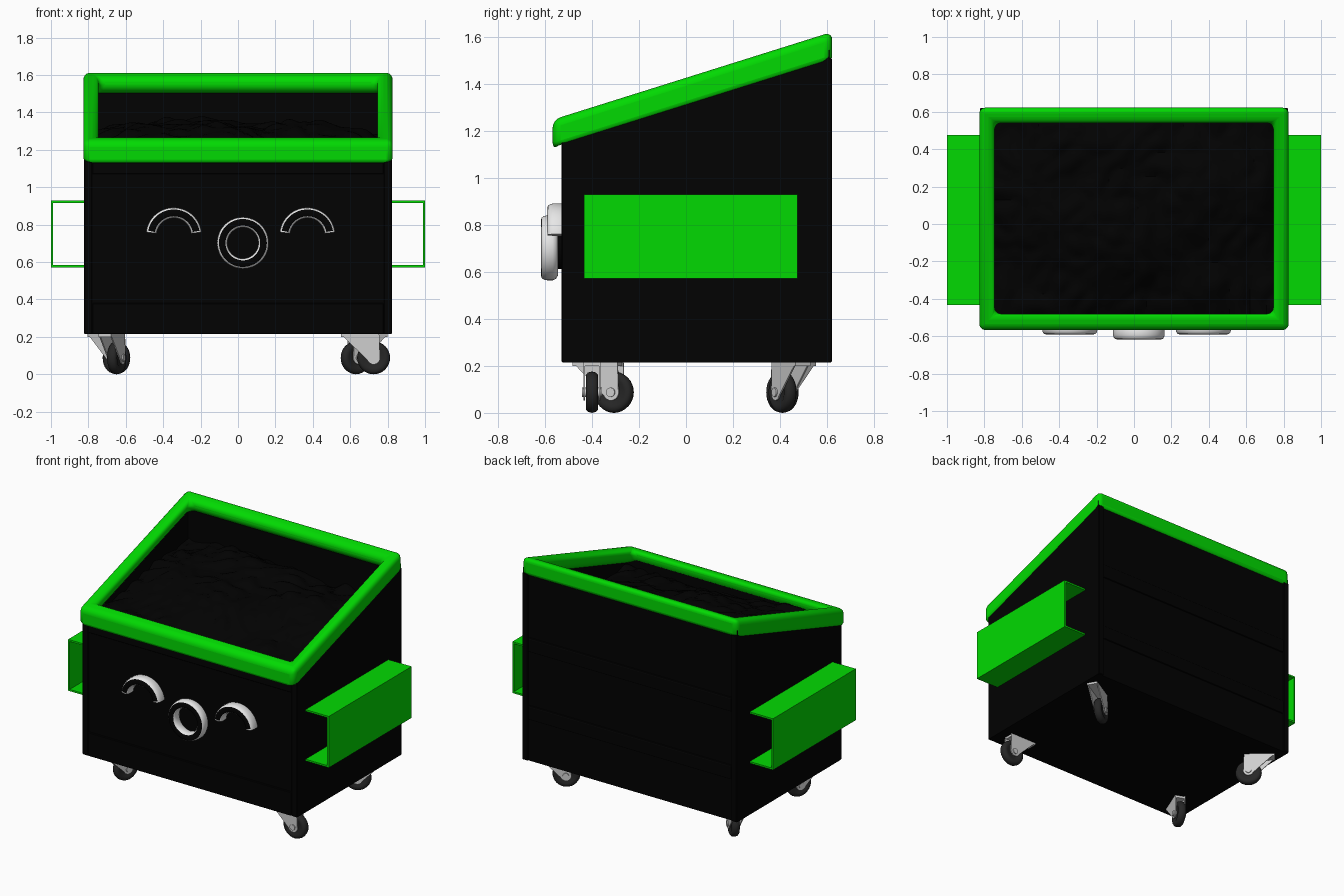
import bpy, bmesh, math
from mathutils import Vector, Matrix, noise

if "Cube" in bpy.data.objects:
    bpy.data.objects.remove(bpy.data.objects["Cube"])


def material(name, r, g, b):
    m = bpy.data.materials.new(name)
    m.use_nodes = True
    m.diffuse_color = (r, g, b, 1)
    bsdf = next(n for n in m.node_tree.nodes if n.type == 'BSDF_PRINCIPLED')
    bsdf.inputs["Base Color"].default_value = (r, g, b, 1)
    return m


BLACK = material("black_paint", 0.0005, 0.0005, 0.0005)
GREEN = material("bright_green", 0.0005, 0.7, 0.0005)
WHITE = material("white", 0.8, 0.8, 0.8)
STEEL = material("light_steel", 0.62, 0.62, 0.62)
RUBBER = material("dark_rubber", 0.02, 0.02, 0.02)


def finish(name, bm, *mats, bevel=0, segments=3, smooth=True):
    bmesh.ops.recalc_face_normals(bm, faces=bm.faces)
    me = bpy.data.meshes.new(name)
    bm.to_mesh(me)
    bm.free()
    ob = bpy.data.objects.new(name, me)
    bpy.context.collection.objects.link(ob)
    for m in mats:
        me.materials.append(m)
    if smooth:
        bpy.ops.object.select_all(action='DESELECT')
        ob.select_set(True)
        bpy.context.view_layer.objects.active = ob
        bpy.ops.object.shade_smooth_by_angle(angle=math.radians(40))
    if bevel:
        mod = ob.modifiers.new("rounded_edges", 'BEVEL')
        mod.width, mod.segments = bevel, segments
    return ob


def add_box(bm, x0, x1, y0, y1, z0, z1):
    size = Matrix.Diagonal((x1 - x0, y1 - y0, z1 - z0, 1))
    mid = Matrix.Translation(((x0 + x1) / 2, (y0 + y1) / 2, (z0 + z1) / 2))
    return bmesh.ops.create_cube(bm, size=1, matrix=mid @ size)["verts"]


def ring_sweep(bm, rings, closed):
    """Skin a list of equal vertex rings; returns rows of faces."""
    n = len(rings[0])
    loops = [[bm.verts.new(p) for p in ring] for ring in rings]
    rows = []
    for k in range(len(loops) if closed else len(loops) - 1):
        a, b = loops[k], loops[(k + 1) % len(loops)]
        rows.append([bm.faces.new((a[i], a[(i + 1) % n], b[(i + 1) % n], b[i]))
                     for i in range(n)])
    if not closed:
        bm.faces.new(loops[0])
        bm.faces.new(loops[-1])
    return rows


def slope(y):
    """Height of the underside of the slanted rim."""
    return 1.115 + 0.314 * (y + 0.565)


# Hollow bin body with slanted opening
bm = bmesh.new()
for v in add_box(bm, -0.822, 0.822, -0.52, 0.61, 0.215, 1):
    if v.co.z > 0.5:
        v.co.z = slope(v.co.y) + 0.06
bm.faces.ensure_lookup_table()
bm.normal_update()
top = max(bm.faces, key=lambda f: f.calc_center_median().z)
bmesh.ops.inset_region(bm, faces=[top], thickness=0.05)
pit = bmesh.ops.extrude_face_region(bm, geom=[top])["geom"]
bmesh.ops.translate(bm, vec=(0, 0, -0.5), verts=[g for g in pit if isinstance(g, bmesh.types.BMVert)])
bmesh.ops.delete(bm, geom=[f for f in bm.faces if f == top], context='FACES')
finish("bin_body", bm, BLACK, smooth=False)

# Raised posts and rails framing the front panel, posts at the back
bm = bmesh.new()
for y0, y1, high in ((-0.53, -0.515, 1.16), (0.605, 0.62, 1.51)):
    for s in (-1, 1):
        add_box(bm, *sorted((s * 0.78, s * 0.823)), y0, y1, 0.215, high)
for z0, z1 in ((0.215, 0.38), (1.07, 1.16)):
    add_box(bm, -0.78, 0.78, -0.53, -0.515, z0, z1)
finish("panel_framing", bm, BLACK, bevel=0.004, segments=1, smooth=False)

# Pressed ribs across the back
bm = bmesh.new()
for z in (0.5, 0.97):
    add_box(bm, -0.78, 0.78, 0.6, 0.62, z, z + 0.1)
finish("back_ribs", bm, BLACK, bevel=0.009, segments=2, smooth=False)

# Rounded green rim around the opening, shallower on its inner side
bm = bmesh.new()
rings = []
for sx, sy in ((-1, 0), (1, 0), (1, 1), (-1, 1)):
    outer, inner = (sx * 0.827, (-0.567, 0.622)[sy]), (sx * 0.745, (-0.48, 0.54)[sy])
    rings.append([(x, y, slope(y) + h) for (x, y), h in
                  ((outer, 0), (outer, 0.133), (inner, 0.133), (inner, 0.055))])
ring_sweep(bm, rings, True)
finish("rim", bm, GREEN, bevel=0.033, segments=5)

# Lumpy mound of rubbish filling the bin
bm = bmesh.new()
bmesh.ops.create_grid(bm, x_segments=70, y_segments=50, size=1)
for v in bm.verts:
    u, w = v.co.x, v.co.y
    x, y = u * 0.775, w * 0.525 + 0.045
    mound = 0.1 * (1 - u ** 4) * (1 - w ** 2)
    bumps = noise.noise(Vector((x * 3, y * 3, 2))) * 0.06
    folds = abs(noise.noise(Vector((x * 8, y * 8, 7)))) * 0.05
    v.co = (x, y, 1.21 + 0.14 * y - 0.03 * x + mound + bumps + folds)
finish("rubbish", bm, BLACK)

# Side fork pockets: open channels of thin plate
for side, s in (("left", 1), ("right", -1)):
    bm = bmesh.new()
    add_box(bm, *sorted((s * 0.988, s)), -0.433, 0.475, 0.572, 0.928)
    for z in (0.572, 0.916):
        add_box(bm, *sorted((s * 0.815, s * 0.992)), -0.433, 0.475, z, z + 0.012)
    finish(side + "_fork_pocket", bm, GREEN, smooth=False)


# Face features: rounded white bars with a dark front face edged in white
def face_bar(name, cx, cz, ro, ri, a0, a1, front, back):
    half = [(0.02, back), (0.006, back - 0.008), (0, back - 0.022), (0, front + 0.026),
            (0.003, front + 0.012), (0.01, front + 0.003), (0.02, front)]
    section = [(ro - d, y) for d, y in half] + [(ri + d, y) for d, y in half[::-1]]
    closed = a1 - a0 >= 360
    steps = 48
    rings = []
    for k in range(steps if closed else steps + 1):
        a = math.radians(a0 + (a1 - a0) * k / steps)
        rings.append([(cx + r * math.cos(a), y, cz + r * math.sin(a)) for r, y in section])
    bm = bmesh.new()
    rows = ring_sweep(bm, rings, closed)
    for row in rows if closed else rows[1:-1]:
        for face in row[5:8]:
            face.material_index = 1
    finish(name, bm, WHITE, BLACK)


for side, x in (("right", -0.343), ("left", 0.371)):
    face_bar(side + "_eye", x, 0.742, 0.149, 0.093, 7, 173, -0.59, -0.508)
face_bar("mouth", 0.026, 0.702, 0.138, 0.083, 0, 360, -0.617, -0.545)

# Dark disc carrying the mouth ring
bm = bmesh.new()
bmesh.ops.create_cone(bm, cap_ends=True, segments=32, radius1=0.09, radius2=0.09, depth=0.04,
                      matrix=Matrix.Translation((0.026, -0.533, 0.702)) @ Matrix.Rotation(math.pi / 2, 4, 'X'))
finish("mouth_backing", bm, BLACK)


# Swivel casters: local x is the trailing direction, the swivel is the origin
def disc_stack(bm, centre, profile, segments=32):
    rings = [[(centre[0] + r * math.cos(t), w, centre[1] + r * math.sin(t))
              for t in (2 * math.pi * i / segments for i in range(segments))]
             for r, w in profile]
    ring_sweep(bm, rings, False)


def caster(name, x, y, heading):
    place = Matrix.Translation((x, y, 0)) @ Matrix.Rotation(math.radians(heading), 4, 'Z')
    axle = (0.085, 0.088)

    bm = bmesh.new()
    half = [(0.05, 0.022), (0.058, 0.026), (0.075, 0.025), (0.084, 0.017), (0.088, 0)]
    disc_stack(bm, axle, [(r, -w) for r, w in half] + [(r, w) for r, w in half[-2::-1]])
    finish(name + "_wheel", bm, RUBBER).matrix_world = place

    bm = bmesh.new()
    add_box(bm, -0.09, 0.11, -0.036, 0.036, 0.2, 0.22)
    arc = [math.radians(a) for a in range(20, -161, -30)]
    plate = [(-0.09, 0.215), (0.115, 0.215)] + [
        (axle[0] + 0.036 * math.cos(a), axle[1] + 0.036 * math.sin(a)) for a in arc]
    for s in (-1, 1):
        ring_sweep(bm, [[(u, s * w, z) for u, z in plate] for w in (0.029, 0.036)], False)
    disc_stack(bm, axle, [(0.02, -0.043), (0.02, 0.043)], 12)
    finish(name + "_fork", bm, STEEL).matrix_world = place


caster("front_left_caster", 0.64, -0.4, 0)
caster("front_right_caster", -0.68, -0.385, 68)
caster("back_left_caster", 0.704, 0.453, 210)
caster("back_right_caster", -0.713, 0.467, -42)
